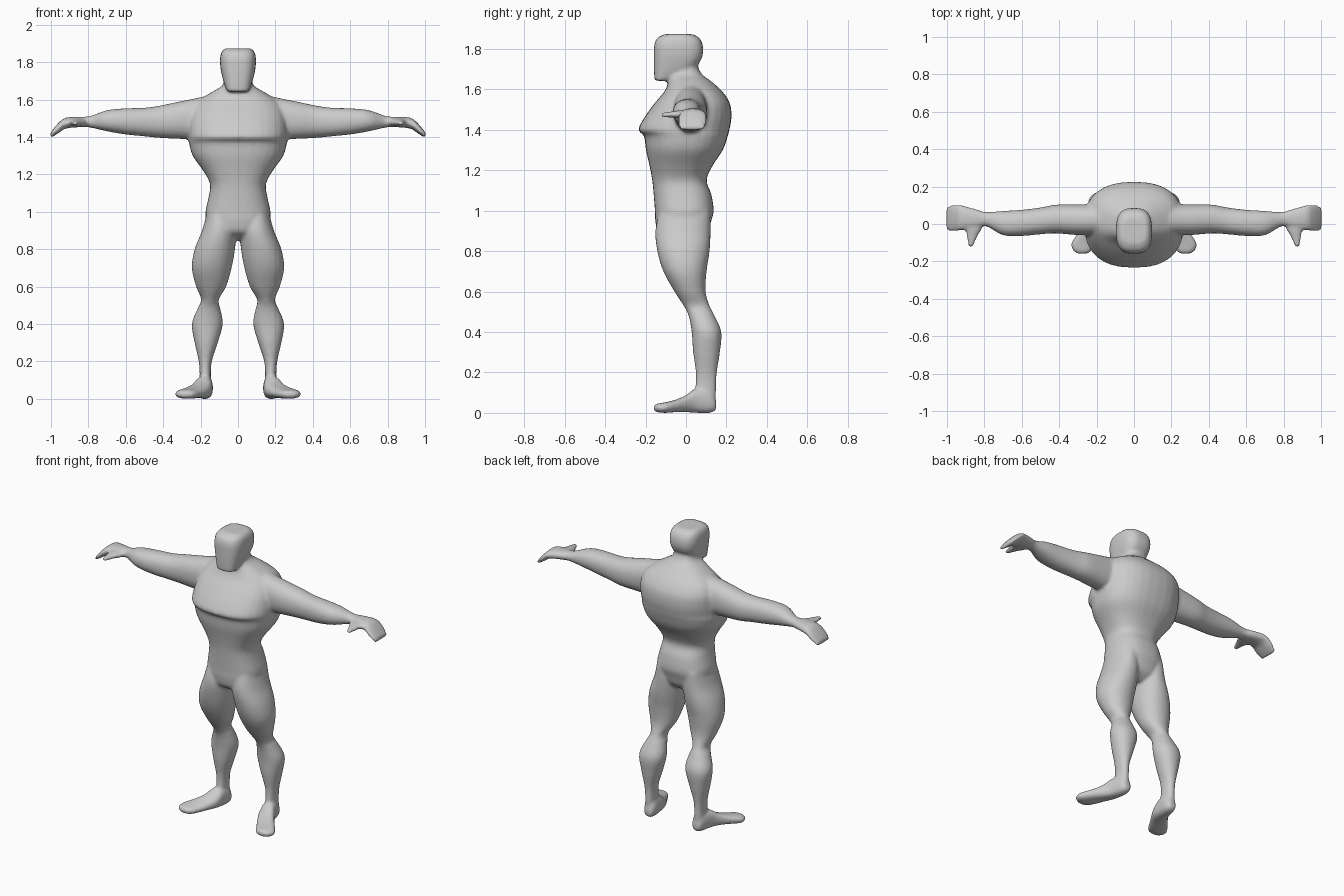
import bpy, bmesh, math
from mathutils import Vector

old = bpy.data.objects.get("Cube")
if old:
    bpy.data.objects.remove(old, do_unlink=True)

SIDES = 32
STEPS = 4


def spline(a, b, c, d, t):
    """Catmull-Rom blend of four section rows."""
    return [0.5 * (2 * q + (r - p) * t + (2 * p - 5 * q + 4 * r - s) * t * t
                   + (3 * q - p - 3 * r + s) * t ** 3)
            for p, q, r, s in zip(a, b, c, d)]


def refine(rows):
    out = []
    last = len(rows) - 1
    for i in range(last):
        near = [rows[max(0, min(last, i + k))] for k in (-1, 0, 1, 2)]
        out += [spline(*near, s / STEPS) for s in range(STEPS)]
    return out + [list(rows[-1])]


def loft(bm, axis, rows, power=2.0, mirror=1):
    """Closed tube; a row is its station on the axis, then the bounds across it."""
    u, v = [k for k in range(3) if k != axis]
    rings = []
    for place, ulo, uhi, vlo, vhi in refine(rows):
        ring = []
        for i in range(SIDES):
            a = math.tau * i / SIDES
            c, s = math.cos(a), math.sin(a)
            co = Vector()
            co[axis] = place
            co[u] = (ulo + uhi) / 2 + (uhi - ulo) / 2 * math.copysign(abs(c) ** (2 / power), c)
            co[v] = (vlo + vhi) / 2 + (vhi - vlo) / 2 * math.copysign(abs(s) ** (2 / power), s)
            co.x *= mirror
            ring.append(bm.verts.new(co))
        rings.append(ring)
    faces = [bm.faces.new(rings[0]), bm.faces.new(rings[-1])]
    for lower, upper in zip(rings, rings[1:]):
        for i in range(SIDES):
            j = (i + 1) % SIDES
            faces.append(bm.faces.new((lower[i], lower[j], upper[j], upper[i])))
    bmesh.ops.recalc_face_normals(bm, faces=faces)


def centred(rows):
    """Rows of height, half width, front, back."""
    return [(z, -w, w, front, back) for z, w, front, back in rows]


# Sections of the trunk and neck, by height
trunk = centred([
    (.85, .05, -.07, .06), (.89, .14, -.135, .105), (.95, .167, -.152, .125),
    (1, .174, -.154, .137), (1.08, .157, -.16, .126), (1.15, .15, -.167, .102),
    (1.22, .187, -.18, .13), (1.3, .243, -.198, .182), (1.37, .262, -.208, .207),
    (1.4, .264, -.236, .215), (1.46, .264, -.207, .225), (1.53, .255, -.157, .218),
    (1.59, .22, -.107, .18), (1.64, .14, -.087, .125), (1.68, .08, -.08, .075),
    (1.74, .07, -.075, .05)])

# Sections of the head, chin to crown
head = centred([
    (1.643, .057, -.155, -.085), (1.68, .072, -.158, 0), (1.72, .084, -.159, .057),
    (1.77, .094, -.159, .083), (1.82, .096, -.157, .083), (1.855, .088, -.142, .066),
    (1.874, .068, -.105, .032)])

# Sections of the leg, hip to ankle
leg = [
    (1, .03, .165, -.13, .12), (.9, .01, .192, -.152, .122), (.8, .016, .232, -.142, .117),
    (.7, .034, .247, -.112, .102), (.6, .063, .224, -.057, .097), (.53, .103, .197, -.012, .117),
    (.48, .094, .217, .013, .142), (.4, .081, .247, .028, .175), (.3, .108, .232, .035, .168),
    (.2, .14, .21, .048, .153), (.12, .145, .205, .045, .15), (.05, .142, .212, .04, .147)]

# Sections of the foot, heel to toe, splayed outwards
foot = [
    (.15, .15, .195, .015, .06), (.12, .135, .21, 0, .11), (.05, .137, .23, 0, .12),
    (0, .145, .26, .004, .088), (-.05, .17, .3, .004, .066), (-.1, .2, .335, 0, .053),
    (-.14, .222, .328, .003, .046), (-.16, .25, .3, .01, .038)]

# Sections of the arm and hand, shoulder to fingertips
arm = [
    (.12, -.06, .12, 1.42, 1.63), (.25, -.06, .106, 1.39, 1.602), (.32, -.058, .105, 1.39, 1.588),
    (.42, -.05, .103, 1.395, 1.567), (.5, -.055, .088, 1.403, 1.556), (.6, -.064, .076, 1.413, 1.553),
    (.7, -.06, .07, 1.43, 1.543), (.79, -.012, .064, 1.45, 1.512), (.84, -.02, .078, 1.452, 1.508),
    (.92, -.033, .1, 1.445, 1.503), (.96, -.04, .104, 1.42, 1.475), (1.003, -.035, .094, 1.393, 1.423)]

thumb = [
    (.03, .82, .92, 1.455, 1.5), (-.02, .81, .908, 1.455, 1.498),
    (-.06, .832, .896, 1.46, 1.493), (-.125, .862, .886, 1.462, 1.484)]

# Build every part of the figure
bm = bmesh.new()
loft(bm, 2, trunk, 2.4)
loft(bm, 2, head, 2.9)
for side in (1, -1):
    loft(bm, 2, leg, 2.1, side)
    loft(bm, 1, foot, 2.5, side)
    loft(bm, 0, arm, 2.2, side)
    loft(bm, 1, thumb, 2.0, side)

mesh = bpy.data.meshes.new("body")
bm.to_mesh(mesh)
bm.free()
body = bpy.data.objects.new("body", mesh)
bpy.context.collection.objects.link(body)

skin = bpy.data.materials.new("plain grey")
skin.use_nodes = True
grey = (0.6, 0.6, 0.6, 1)
skin.diffuse_color = grey
skin.node_tree.nodes["Principled BSDF"].inputs["Base Color"].default_value = grey
mesh.materials.append(skin)

# Fuse the parts into one skin and soften the joins
fuse = body.modifiers.new("fuse", 'REMESH')
fuse.mode = 'VOXEL'
fuse.voxel_size = 0.009
fuse.use_smooth_shade = True
soften = body.modifiers.new("soften", 'SMOOTH')
soften.factor = 0.5
soften.iterations = 8

bpy.ops.object.select_all(action='DESELECT')
body.select_set(True)
bpy.context.view_layer.objects.active = body
for name in ("fuse", "soften"):
    bpy.ops.object.modifier_apply(modifier=name)
bpy.ops.object.shade_smooth()
